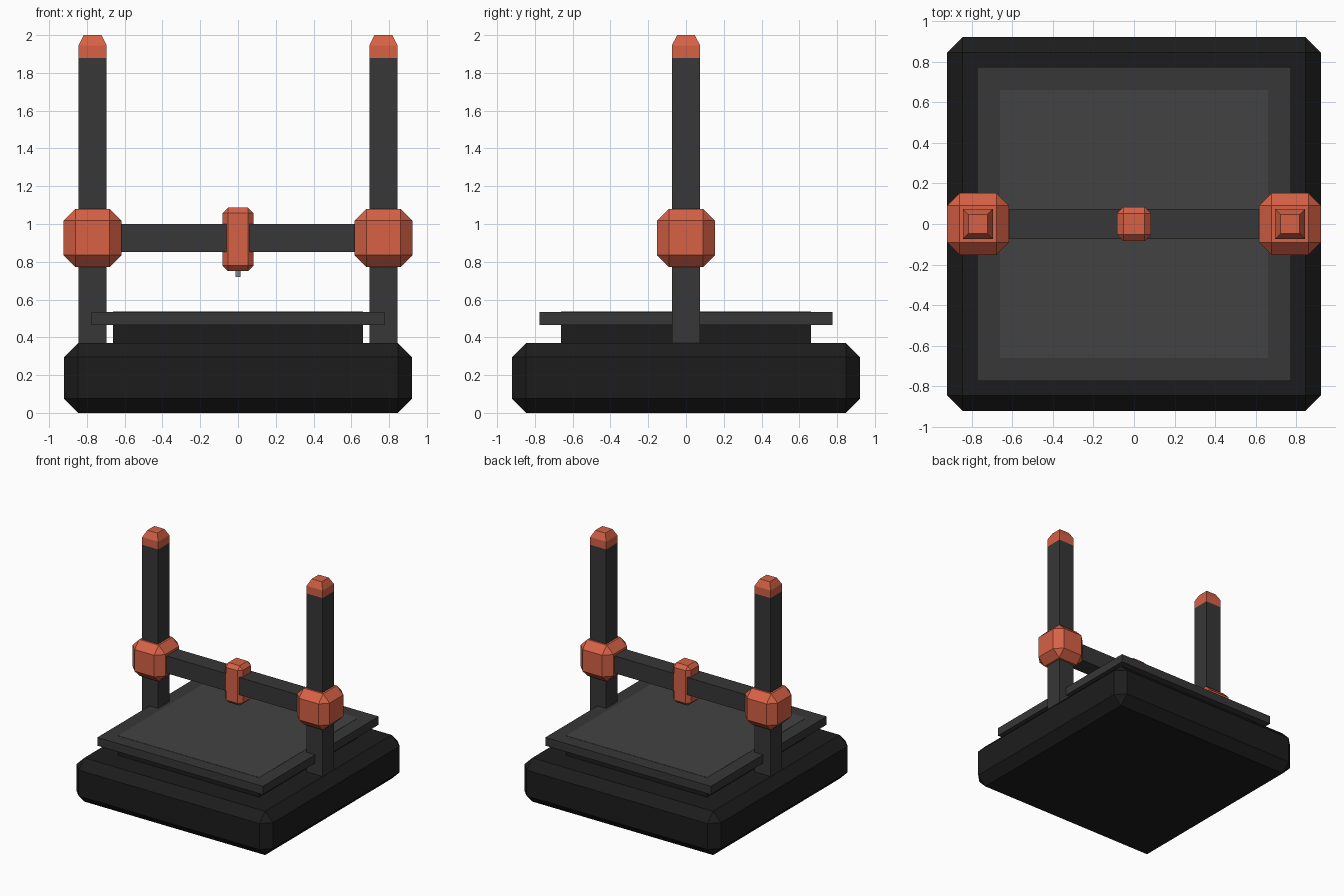
import bpy, bmesh
from mathutils import Matrix

if "Cube" in bpy.data.objects:
    bpy.data.objects.remove(bpy.data.objects["Cube"])


def material(name, r, g, b):
    m = bpy.data.materials.new(name)
    m.diffuse_color = (r, g, b, 1)
    m.use_nodes = True
    m.node_tree.nodes["Principled BSDF"].inputs["Base Color"].default_value = m.diffuse_color
    return m


ORANGE = material("orange", 0.68, 0.12, 0.06)
BLACK = material("black", 0.012, 0.012, 0.012)
DARK = material("dark_grey", 0.038, 0.038, 0.038)
PLATE = material("plate_grey", 0.055, 0.055, 0.055)
STEEL = material("steel", 0.4, 0.42, 0.5)


def finish(name, bm, mat):
    mesh = bpy.data.meshes.new(name)
    bm.to_mesh(mesh)
    bm.free()
    mesh.materials.append(mat)
    ob = bpy.data.objects.new(name, mesh)
    bpy.context.collection.objects.link(ob)
    return ob


def box(name, x, hx, hy, z0, z1, mat, bevel=0, taper=None):
    """Box centred on (x, 0) with half sizes hx, hy; optional chamfer or tapered tip."""
    bm = bmesh.new()
    size = Matrix.Diagonal((2 * hx, 2 * hy, z1 - z0, 1))
    bmesh.ops.create_cube(bm, size=1, matrix=Matrix.Translation((x, 0, (z0 + z1) / 2)) @ size)
    if bevel:
        bmesh.ops.bevel(bm, geom=bm.edges[:], offset=bevel, segments=1,
                        profile=0.5, affect='EDGES')
    if taper:
        tip, height = taper
        top = max(bm.faces, key=lambda f: f.calc_center_median().z)
        new = bmesh.ops.extrude_discrete_faces(bm, faces=[top])["faces"][0]
        for v in new.verts:
            v.co.x = x + (v.co.x - x) * tip / hx
            v.co.y *= tip / hy
            v.co.z += height
    return finish(name, bm, mat)


# Base and bed
box("base", 0, 0.922, 0.922, 0, 0.37, BLACK, bevel=0.075)
box("bed_riser", 0, 0.662, 0.662, 0.36, 0.475, BLACK)
box("bed", 0, 0.775, 0.775, 0.465, 0.535, DARK)
box("build_plate", 0, 0.662, 0.662, 0.525, 0.537, PLATE)

# Uprights with caps and sliding clamps
for side, x in (("left", -0.77), ("right", 0.77)):
    box(side + "_post", x, 0.075, 0.075, 0.36, 1.88, DARK)
    box(side + "_cap", x, 0.075, 0.075, 1.88, 1.945, ORANGE, taper=(0.047, 0.055))
    box(side + "_clamp", x, 0.153, 0.153, 0.773, 1.08, ORANGE, bevel=0.062)

# Crossbeam, print head and nozzle
box("crossbeam", 0, 0.66, 0.075, 0.853, 1.0, DARK)
box("print_head", 0, 0.083, 0.083, 0.75, 1.087, ORANGE, bevel=0.03)
bm = bmesh.new()
bmesh.ops.create_cone(bm, cap_ends=True, segments=8, radius1=0.014, radius2=0.014,
                      depth=0.04, matrix=Matrix.Translation((0, 0, 0.74)))
finish("nozzle", bm, STEEL)
